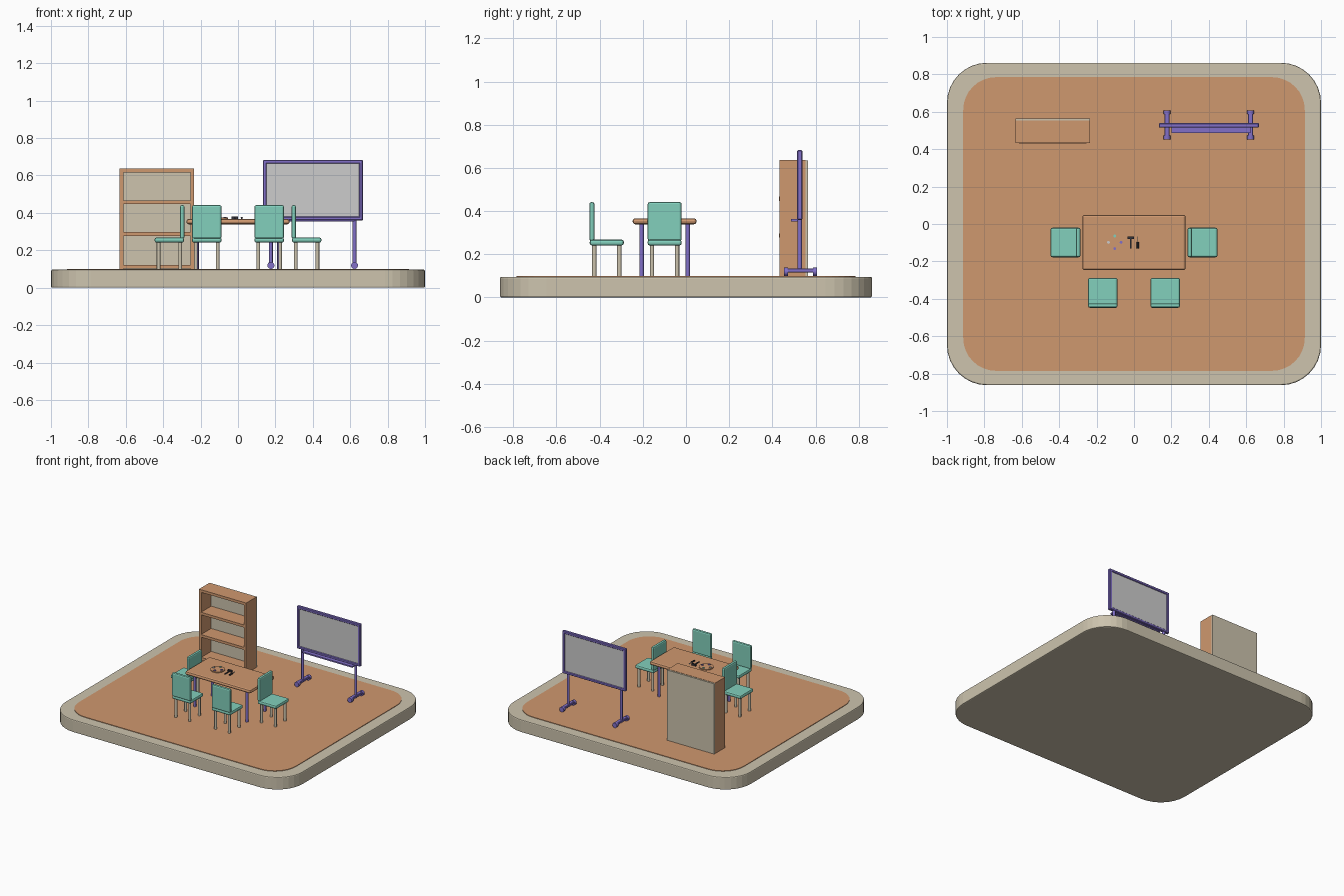
import bpy, bmesh, math
from mathutils import Matrix, Vector

if "Cube" in bpy.data.objects:
    bpy.data.objects.remove(bpy.data.objects["Cube"])


def mat(name, r, g, b):
    lin = lambda c: c / 12.92 if c <= 0.04045 else ((c + 0.055) / 1.055) ** 2.4
    m = bpy.data.materials.new(name)
    m.diffuse_color = (lin(r / 255), lin(g / 255), lin(b / 255), 1)
    m.use_nodes = True
    m.node_tree.nodes["Principled BSDF"].inputs["Base Color"].default_value = m.diffuse_color
    return m


WOOD = mat("warm wood", 207, 152, 111)
BEIGE = mat("beige", 205, 196, 174)
TEAL = mat("teal", 130, 208, 188)
PURPLE = mat("purple", 130, 112, 200)
GREY = mat("board grey", 204, 204, 204)
DARK = mat("charcoal", 50, 50, 58)


def finish(name, bm, m, smooth=False):
    bmesh.ops.recalc_face_normals(bm, faces=bm.faces)
    me = bpy.data.meshes.new(name)
    bm.to_mesh(me)
    bm.free()
    me.materials.append(m)
    ob = bpy.data.objects.new(name, me)
    bpy.context.collection.objects.link(ob)
    if smooth:
        bpy.context.view_layer.objects.active = ob
        ob.select_set(True)
        bpy.ops.object.shade_smooth_by_angle(angle=math.radians(40))
        ob.select_set(False)
    return ob


def box(name, lo, hi, m, bevel=0, seg=1):
    """Box between two corners, with optional rounded edges."""
    lo, hi = Vector(lo), Vector(hi)
    bm = bmesh.new()
    bmesh.ops.create_cube(bm, size=1, matrix=Matrix.Translation((lo + hi) / 2)
                          @ Matrix.Diagonal((*(hi - lo), 1)))
    if bevel:
        bmesh.ops.bevel(bm, geom=bm.edges[:], offset=bevel, segments=seg,
                        profile=0.5, affect='EDGES')
    return finish(name, bm, m)


def rod(name, a, b, r, m, sides=12):
    """Cylinder from point a to point b."""
    a, b = Vector(a), Vector(b)
    bm = bmesh.new()
    rot = (b - a).to_track_quat('Z', 'Y').to_matrix().to_4x4()
    bmesh.ops.create_cone(bm, cap_ends=True, segments=sides, radius1=r, radius2=r,
                          depth=(b - a).length,
                          matrix=Matrix.Translation((a + b) / 2) @ rot)
    return finish(name, bm, m, True)


def rounded_slab(name, hx, hy, r, z0, z1, m, bevel=0):
    """Slab with rounded corners in plan."""
    bm = bmesh.new()
    pts = []
    for q, (sx, sy) in enumerate([(1, 1), (-1, 1), (-1, -1), (1, -1)]):
        for i in range(9):
            t = math.pi / 2 * (q + i / 8)
            pts.append((sx * (hx - r) + r * math.cos(t), sy * (hy - r) + r * math.sin(t), z0))
    face = bm.faces.new([bm.verts.new(p) for p in pts])
    ext = bmesh.ops.extrude_face_region(bm, geom=[face])
    bmesh.ops.translate(bm, vec=(0, 0, z1 - z0),
                        verts=[v for v in ext["geom"] if isinstance(v, bmesh.types.BMVert)])
    if bevel:
        rim = [e for e in bm.edges if abs(e.verts[0].co.z - e.verts[1].co.z) < 1e-6]
        bmesh.ops.bevel(bm, geom=rim, offset=bevel, segments=2, profile=0.5, affect='EDGES')
    return finish(name, bm, m)


# Base and inlaid floor
rounded_slab("base", 1, 0.862, 0.215, 0, 0.096, BEIGE, 0.007)
rounded_slab("floor", 0.913, 0.785, 0.175, 0.09, 0.1, WOOD)
F = 0.1

# Bookcase
x0, x1, y0, y1, top = -0.633, -0.235, 0.434, 0.565, 0.637
box("bookcase_back", (x0, y1 - 0.012, F), (x1, y1, top - 0.002), BEIGE)
for n, xa in (("left", x0), ("right", x1 - 0.02)):
    box(f"bookcase_{n}_side", (xa, y0, F), (xa + 0.02, y1 - 0.012, top), WOOD)
for i, z in enumerate((F + 0.002, 0.277, 0.447, top - 0.02)):
    box(f"bookcase_shelf_{i}", (x0 + 0.018, y0 - 0.003 * (i in (1, 2)), z),
        (x1 - 0.018, y1 - 0.011, z + 0.02), WOOD)

# Table
TC, TT = -0.099, 0.367
box("table_top", (-0.276, TC - 0.148, TT - 0.028), (0.276, TC + 0.148, TT), WOOD, 0.012, 2)
for sx in (-1, 1):
    for sy in (-1, 1):
        rod("table_leg", (0.22 * sx, TC + 0.107 * sy, F),
            (0.22 * sx, TC + 0.107 * sy, TT - 0.02), 0.0105, PURPLE)

# Paint palette with colour dabs
PX, PY = -0.103, -0.098
rod("palette", (PX, PY, TT - 0.002), (PX, PY, TT + 0.007), 0.05, WOOD, 24)
for i, m in enumerate((PURPLE, TEAL, GREY, PURPLE)):
    a = math.radians(90 * i)
    dx, dy = 0.034 * math.cos(a), 0.034 * math.sin(a)
    rod("paint_dab", (PX + dx, PY + dy, TT + 0.004), (PX + dx, PY + dy, TT + 0.012), 0.008, m, 12)

# Hammer and screwdriver lying on the table
rod("hammer_handle", (-0.017, -0.132, TT + 0.005), (-0.017, -0.072, TT + 0.005), 0.0045, DARK, 8)
box("hammer_head", (-0.034, -0.08, TT), (0.0, -0.066, TT + 0.013), DARK)
rod("driver_handle", (0.02, -0.13, TT + 0.006), (0.02, -0.095, TT + 0.006), 0.006, DARK, 8)
rod("driver_shaft", (0.02, -0.097, TT + 0.006), (0.02, -0.066, TT + 0.006), 0.0025, GREY, 8)


# Chairs: built with the backrest on -y, then turned and placed
def chair(cx, cy, angle):
    parts = [box("chair_seat", (-0.079, -0.079, 0.241), (0.079, 0.079, 0.268), TEAL, 0.01, 2),
             box("chair_back", (-0.079, -0.081, 0.262), (0.079, -0.057, 0.442), TEAL, 0.01, 2)]
    for sx in (-1, 1):
        for sy in (-1, 1):
            parts.append(rod("chair_leg", (0.058 * sx, 0.058 * sy, F),
                             (0.058 * sx, 0.058 * sy, 0.245), 0.0098, BEIGE))
    M = Matrix.Translation((cx, cy, 0)) @ Matrix.Rotation(math.radians(angle), 4, 'Z')
    for p in parts:
        p.data.transform(M)


chair(-0.167, -0.367, 0)
chair(0.167, -0.367, 0)
chair(-0.367, -0.099, 90)    # side chairs keep their backs to the table
chair(0.367, -0.099, -90)

# Rolling whiteboard
bx0, bx1, bz0, bz1, by = 0.133, 0.668, 0.36, 0.683, 0.527
box("board_panel", (bx0 + 0.01, by - 0.006, bz0 + 0.01), (bx1 - 0.01, by + 0.006, bz1 - 0.01), GREY)
for n, z in (("bottom", bz0), ("top", bz1 - 0.02)):
    box(f"board_frame_{n}", (bx0, by - 0.012, z), (bx1, by + 0.012, z + 0.02), PURPLE, 0.004)
for n, x in (("left", bx0), ("right", bx1 - 0.02)):
    box(f"board_frame_{n}", (x, by - 0.012, bz0), (x + 0.02, by + 0.012, bz1), PURPLE, 0.004)
box("marker_tray", (0.2, by - 0.04, 0.353), (0.622, by - 0.008, 0.363), PURPLE)
for x in (0.176, 0.623):
    rod("board_post", (x, by, 0.12), (x, by, bz0 + 0.005), 0.01, PURPLE)
    box("board_foot", (x - 0.014, by - 0.066, 0.116), (x + 0.014, by + 0.07, 0.134), PURPLE, 0.003)
    for y in (0.463, 0.598):
        rod("caster", (x, y - 0.01, F + 0.019), (x, y + 0.01, F + 0.019), 0.019, PURPLE, 12)
